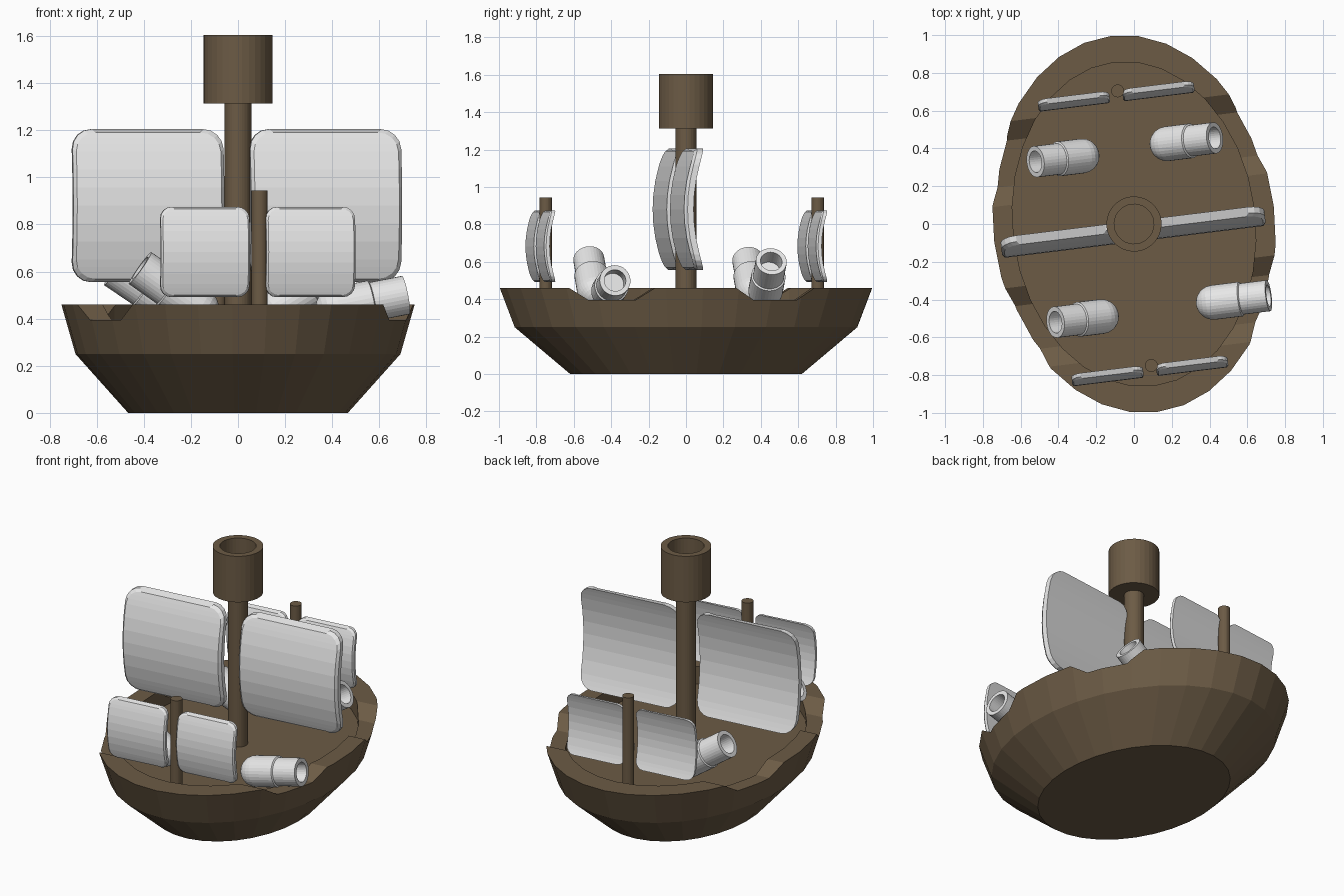
import bpy, bmesh, math
from mathutils import Matrix, Vector

if "Cube" in bpy.data.objects:
    bpy.data.objects.remove(bpy.data.objects["Cube"])

TURN = Matrix.Rotation(math.radians(7), 4, 'Z')   # whole ship is turned slightly


def material(name, rgb):
    m = bpy.data.materials.new(name)
    m.diffuse_color = (*rgb, 1)
    m.use_nodes = True
    m.node_tree.nodes["Principled BSDF"].inputs["Base Color"].default_value = m.diffuse_color
    return m


WOOD = material("brown wood", (0.15, 0.105, 0.06))
WHITE = material("off white", (0.8, 0.8, 0.8))


def finish(bm, name, mat, matrix=Matrix()):
    bmesh.ops.recalc_face_normals(bm, faces=bm.faces)
    me = bpy.data.meshes.new(name)
    bm.to_mesh(me)
    bm.free()
    me.transform(TURN @ matrix)
    me.materials.append(mat)
    ob = bpy.data.objects.new(name, me)
    bpy.context.collection.objects.link(ob)
    return ob


def lathe(name, profile, mat, n=32, sx=1, sy=1, matrix=Matrix()):
    """Spin a (radius, z) profile that starts and ends on the axis."""
    bm = bmesh.new()
    rings = []
    for r, z in profile:
        if r == 0:
            rings.append([bm.verts.new((0, 0, z))] * n)
        else:
            rings.append([bm.verts.new((r * sx * math.sin(2 * math.pi * i / n),
                                        r * sy * math.cos(2 * math.pi * i / n), z))
                          for i in range(n)])
    for a, b in zip(rings, rings[1:]):
        for i in range(n):
            j = (i + 1) % n
            quad = list(dict.fromkeys((a[i], a[j], b[j], b[i])))
            bm.faces.new(quad)
    return finish(bm, name, mat, matrix)


# hull with a flat rim and sunken deck
DECK = 0.35
hull = lathe("hull", [(0, 0), (0.622, 0), (0.92, 0.25), (1, 0.46), (0.86, 0.46),
                      (0.86, DECK), (0, DECK)], WOOD, 32, 0.746, 1.003)

# gun notches cut through the rim on both sides
bm = bmesh.new()
for yc in (0.40, -0.475):
    ends = []
    for x in (-1.2, 1.2):
        ends.append([bm.verts.new((x, yc + dy, z)) for dy, z in
                     ((-0.12, 0.395), (0.12, 0.395), (0.28, 0.499), (-0.28, 0.499))])
    bm.faces.new(ends[0])
    bm.faces.new(ends[1])
    for i in range(4):
        j = (i + 1) % 4
        bm.faces.new((ends[0][i], ends[0][j], ends[1][j], ends[1][i]))
cutter = finish(bm, "notch_cutter", WOOD)
cutter.hide_render = True
mod = hull.modifiers.new("notches", 'BOOLEAN')
mod.operation, mod.solver, mod.object = 'DIFFERENCE', 'EXACT', cutter
bpy.context.view_layer.objects.active = hull
bpy.ops.object.modifier_apply(modifier=mod.name)
bpy.data.objects.remove(cutter)

# masts and the hollow lookout
lathe("main_mast", [(0, 0.33), (0.057, 0.33), (0.057, 1.33), (0, 1.33)], WOOD)
lathe("lookout", [(0, 1.313), (0.146, 1.313), (0.146, 1.605), (0.105, 1.605),
                  (0.105, 1.40), (0, 1.40)], WOOD)
MASTS = {"front": -0.755, "rear": 0.71}
for name, y in MASTS.items():
    lathe(name + "_mast", [(0, 0.33), (0.034, 0.33), (0.034, 0.945), (0, 0.945)],
          WOOD, 24, matrix=Matrix.Translation((0, y, 0)))


def sail(name, x, y, z, scale):
    """Rounded plate bulging forward, built as horizontal bands."""
    w, h, rc, thick, sag, bev = 0.323, 0.325, 0.085, 0.05, 0.06, 0.014
    corner = [(w - rc + rc * math.cos(a), h - rc + rc * math.sin(a))
              for a in (math.pi / 2 * k / 4 for k in range(5))]
    inner = [(w, (h - rc) * (i / 3 - 1)) for i in range(1, 6)]
    rows = [(hw, -zz) for hw, zz in reversed(corner)] + inner + corner
    bm = bmesh.new()
    loops = []
    for hw, zz in rows:
        back = -0.034 + sag * (zz / h) ** 2 - 0.01
        front, fz, fw = back - thick, zz * (1 - bev / h), hw - bev
        mid = back - thick * 0.65
        loops.append([bm.verts.new(p) for p in (
            (-fw, front, fz), (fw, front, fz), (hw, mid, zz),
            (hw, back, zz), (-hw, back, zz), (-hw, mid, zz))])
    for a, b in zip(loops, loops[1:]):
        for i in range(6):
            j = (i + 1) % 6
            bm.faces.new((a[i], a[j], b[j], b[i]))
    bm.faces.new(loops[0])
    bm.faces.new(loops[-1])
    finish(bm, name, WHITE, Matrix.Translation((x, y, z)) @ Matrix.Scale(scale, 4))


sail("main_sail_left", -0.390, 0, 0.88, 1)
sail("main_sail_right", 0.370, 0, 0.88, 1)
for name, y in MASTS.items():
    sail(name + "_sail_left", -0.237, y - 0.003, 0.683, 0.59)
    sail(name + "_sail_right", 0.214, y - 0.003, 0.683, 0.59)

# cannons: round breech, thick body, thinner hollow muzzle
R = 0.092
BARREL = [(R * math.sin(a), -R * math.cos(a)) for a in
          (math.pi / 2 * k / 6 for k in range(1, 7))]
BARREL = [(0, -R)] + BARREL + [(R, 0.15), (0.083, 0.155), (0.083, 0.30),
                               (0.058, 0.30), (0.058, 0.20), (0, 0.20)]
to_local = TURN.inverted()
for name, x, y, side, pitch in (("cannon_right_front", 0.42, -0.415, 1, 11),
                                ("cannon_right_rear", 0.175, 0.425, 1, 32),
                                ("cannon_left_rear", -0.275, 0.36, -1, 34),
                                ("cannon_left_front", -0.172, -0.49, -1, 35)):
    pos = to_local @ Vector((x, y, 0.443))
    aim = Matrix.Rotation(side * math.radians(90 - pitch), 4, 'Y')
    lathe(name, BARREL, WHITE, 32, matrix=Matrix.Translation(pos) @ aim)
